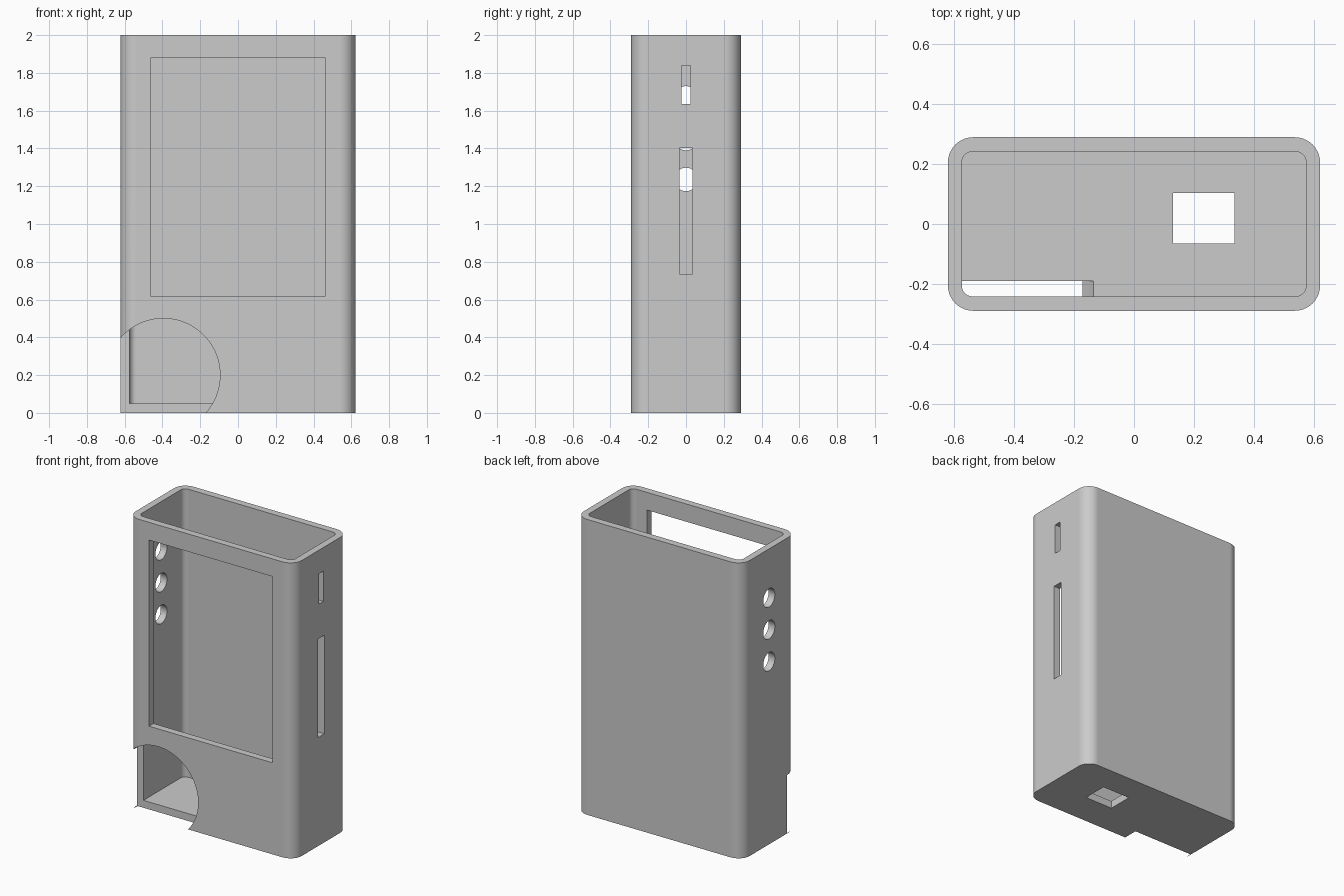
import bpy
import bmesh
from math import cos, sin, pi
from mathutils import Matrix, Vector

if "Cube" in bpy.data.objects:
    bpy.data.objects.remove(bpy.data.objects["Cube"])

grey = bpy.data.materials.new("plain grey")
grey.use_nodes = True
colour = (0.6, 0.6, 0.6, 1)
grey.diffuse_color = colour
grey.node_tree.nodes["Principled BSDF"].inputs["Base Color"].default_value = colour


def finish(name, bm):
    bmesh.ops.recalc_face_normals(bm, faces=bm.faces)
    mesh = bpy.data.meshes.new(name)
    bm.to_mesh(mesh)
    bm.free()
    mesh.materials.append(grey)
    obj = bpy.data.objects.new(name, mesh)
    bpy.context.collection.objects.link(obj)
    return obj


def rounded_prism(name, half_x, half_y, radius, z0, z1, steps=10):
    """Upright prism with a rounded rectangular outline."""
    bm = bmesh.new()
    ring = []
    for corner, (sx, sy) in enumerate([(1, 1), (-1, 1), (-1, -1), (1, -1)]):
        for i in range(steps + 1):
            a = (corner + i / steps) * pi / 2
            ring.append(bm.verts.new((sx * (half_x - radius) + radius * cos(a),
                                      sy * (half_y - radius) + radius * sin(a), z0)))
    face = bm.faces.new(ring)
    top = bmesh.ops.extrude_face_region(bm, geom=[face])["geom"]
    bmesh.ops.translate(bm, vec=(0, 0, z1 - z0),
                        verts=[v for v in top if isinstance(v, bmesh.types.BMVert)])
    return finish(name, bm)


def box(name, low, high):
    low, high = Vector(low), Vector(high)
    bm = bmesh.new()
    bmesh.ops.create_cube(bm, size=1, matrix=Matrix.Translation((low + high) / 2)
                          @ Matrix.Diagonal((high - low).to_4d()))
    return finish(name, bm)


def cylinder(name, centre, radius, depth, axis, sides):
    bm = bmesh.new()
    turn = Vector(axis).to_track_quat("Z", "Y").to_matrix().to_4x4()
    bmesh.ops.create_cone(bm, cap_ends=True, segments=sides, radius1=radius, radius2=radius,
                          depth=depth, matrix=Matrix.Translation(centre) @ turn)
    return finish(name, bm)


# Outer shell
case = rounded_prism("case", 0.622, 0.29, 0.085, 0, 2)

# Hollow interior, open at the top
cutters = [rounded_prism("cavity_cutter", 0.575, 0.242, 0.035, 0.05, 2.2)]

# Screen window in the front wall
cutters.append(box("window_cutter", (-0.463, -0.4, 0.62), (0.463, -0.15, 1.88)))

# Two slots in the left wall
cutters.append(box("short_slot_cutter", (0.5, -0.024, 1.635), (0.7, 0.024, 1.84)))
cutters.append(box("long_slot_cutter", (0.5, -0.035, 0.735), (0.7, 0.035, 1.402)))

# Three round button holes in the right wall
for i in range(3):
    cutters.append(cylinder(f"button_hole_cutter_{i + 1}", (-0.6, 0, 1.236 + i * 0.216),
                            0.062, 0.2, (1, 0, 0), 32))

# Port in the floor
cutters.append(box("port_cutter", (0.13, -0.065, -0.1), (0.335, 0.104, 0.1)))

# Round recess across the lower front corner
cutters.append(cylinder("corner_recess_cutter", (-0.395, -0.29, 0.2), 0.3, 0.2, (0, 1, 0), 96))

for cutter in cutters:
    cutter.hide_render = True
    mod = case.modifiers.new(cutter.name, "BOOLEAN")
    mod.operation = "DIFFERENCE"
    mod.solver = "EXACT"
    mod.object = cutter

# Apply the cuts, then remove the cutters
bpy.context.view_layer.objects.active = case
case.select_set(True)
for mod in list(case.modifiers):
    bpy.ops.object.modifier_apply(modifier=mod.name)
for cutter in cutters:
    bpy.data.objects.remove(cutter)

# Smooth the rounded corners, keep the walls flat
bpy.ops.object.select_all(action="DESELECT")
case.select_set(True)
bpy.ops.object.shade_smooth_by_angle(angle=pi / 6)
weighted = case.modifiers.new("flat_walls", "WEIGHTED_NORMAL")
weighted.keep_sharp = True
